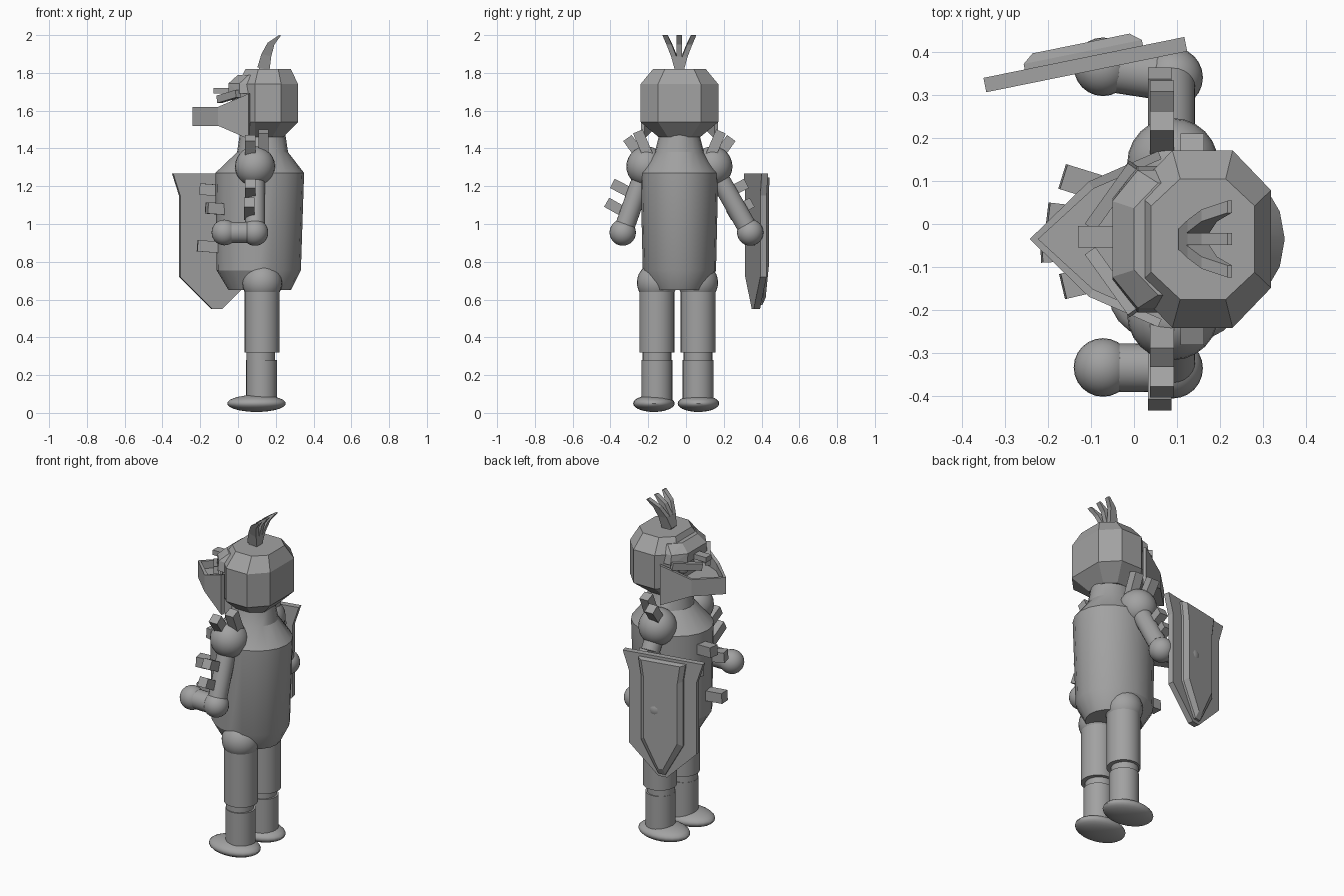
import bpy, bmesh, math
from mathutils import Vector, Matrix

if "Cube" in bpy.data.objects:
    bpy.data.objects.remove(bpy.data.objects["Cube"])

GREY = (0.36, 0.36, 0.36, 1)
mat = bpy.data.materials.new("plain_grey")
mat.use_nodes = True
mat.diffuse_color = GREY
mat.node_tree.nodes["Principled BSDF"].inputs["Base Color"].default_value = GREY

MID = -0.035                      # the figure's plane of symmetry in y
SIDES = (("right", -1), ("left", 1))


def finish(name, bm, smooth=None):
    bmesh.ops.recalc_face_normals(bm, faces=bm.faces)
    me = bpy.data.meshes.new(name)
    bm.to_mesh(me)
    bm.free()
    me.materials.append(mat)
    ob = bpy.data.objects.new(name, me)
    bpy.context.collection.objects.link(ob)
    if smooth:
        bpy.ops.object.select_all(action='DESELECT')
        ob.select_set(True)
        bpy.context.view_layer.objects.active = ob
        bpy.ops.object.shade_smooth_by_angle(angle=math.radians(smooth))
    return ob


def loft(name, rings, smooth=None):
    bm = bmesh.new()
    loops = [[bm.verts.new(p) for p in ring] for ring in rings]
    n = len(loops[0])
    for a, b in zip(loops, loops[1:]):
        for i in range(n):
            bm.faces.new((a[i], a[(i + 1) % n], b[(i + 1) % n], b[i]))
    bm.faces.new(loops[0])
    bm.faces.new(loops[-1])
    return finish(name, bm, smooth)


def ball(name, c, r):
    r = r if isinstance(r, tuple) else (r, r, r)
    bm = bmesh.new()
    bmesh.ops.create_uvsphere(bm, u_segments=24, v_segments=14, radius=1,
                              matrix=Matrix.Translation(c) @ Matrix.Diagonal((*r, 1)))
    return finish(name, bm, 40)


def aligned(a, b):
    a, b = Vector(a), Vector(b)
    rot = (b - a).to_track_quat('Z', 'Y').to_matrix().to_4x4()
    return Matrix.Translation((a + b) / 2) @ rot, (b - a).length


def rod(name, a, b, r):
    m, length = aligned(a, b)
    bm = bmesh.new()
    bmesh.ops.create_cone(bm, cap_ends=True, segments=24, radius1=r, radius2=r,
                          depth=length, matrix=m)
    return finish(name, bm, 40)


def bar(name, a, b, w, h):
    m, length = aligned(a, b)
    bm = bmesh.new()
    bmesh.ops.create_cube(bm, size=1, matrix=m @ Matrix.Diagonal((w, h, length, 1)))
    return finish(name, bm)


def hull(name, pts):
    bm = bmesh.new()
    bmesh.ops.convex_hull(bm, input=[bm.verts.new(p) for p in pts])
    return finish(name, bm)


def ellipse(cx, rx, ry, z, n=20):
    return [(cx + rx * math.cos(t), MID + ry * math.sin(t), z)
            for t in (2 * math.pi * i / n for i in range(n))]


def chamfered(x0, x1, hy, z):
    cx, cy = (x1 - x0) * 0.28, hy * 0.45
    half = [(x0, cy - hy), (x0 + cx, -hy), (x1 - cx, -hy), (x1, cy - hy)]
    ring = half + [(x, -y) for x, y in reversed(half)]
    return [(x, MID + y, z) for x, y in ring]


# Torso with sloped shoulders, and neck
loft("torso", [ellipse(0.115, 0.165, 0.14, 0.65), ellipse(0.11, 0.223, 0.194, 0.755),
               ellipse(0.115, 0.235, 0.206, 1.27), ellipse(0.13, 0.135, 0.13, 1.38),
               ellipse(0.13, 0.12, 0.105, 1.48)], 25)

# Legs
for side, s in SIDES:
    y = MID - 0.01 + s * 0.109
    ball(side + "_hip", (0.128, y, 0.69), 0.106)
    rod(side + "_thigh", (0.128, y, 0.32), (0.128, y, 0.65), 0.093)
    rod(side + "_knee", (0.12, y, 0.27), (0.12, y, 0.33), 0.076)
    rod(side + "_shin", (0.125, y, 0.06), (0.125, y, 0.28), 0.082)
    ball(side + "_foot", (0.098, MID - 0.017 + s * 0.118, 0.05), (0.155, 0.11, 0.045))

# Arms with studs
for side, s in SIDES:
    def at(x, y, z):
        return (x, MID + s * y, z)
    shoulder, elbow = at(0.09, 0.175, 1.305), at(0.09, 0.3 if s < 0 else 0.375, 0.955)
    hand = at(-0.072, 0.298 if s < 0 else 0.4, 0.955)
    ball(side + "_shoulder", shoulder, 0.106)
    rod(side + "_upper_arm", shoulder, elbow, 0.052)
    ball(side + "_elbow", elbow, 0.07)
    rod(side + "_forearm", elbow, hand, 0.056)
    ball(side + "_hand", hand, 0.068)
    studs = [((0.135, 0.165, 1.36), (0.135, 0.22, 1.49)),
             ((0.065, 0.2, 1.35), (0.065, 0.275, 1.455)),
             ((0.065, 0.23, 1.15), (0.065, 0.355, 1.215)),
             ((0.06, 0.26, 1.045), (0.06, 0.385, 1.115))]
    for i, (a, b) in enumerate(studs):
        bar(f"{side}_arm_stud_{i + 1}", at(*a), at(*b), 0.055, 0.055)

# Chest studs
for i, (y, z, x) in enumerate([(0.055, 1.185, -0.2), (0.145, 1.085, -0.165),
                               (-0.11, 1.085, -0.165), (-0.025, 0.885, -0.215)]):
    bar(f"chest_stud_{i + 1}", (x + 0.14, MID + y * 0.7, z - 0.01), (x, MID + y, z), 0.06, 0.06)

# Helmet shell, front of the crown, and top plate for the crest
loft("helmet", [chamfered(0.03, 0.24, 0.11, 1.46), chamfered(0.0, 0.318, 0.206, 1.54),
                chamfered(0.0, 0.318, 0.206, 1.74), chamfered(0.04, 0.28, 0.14, 1.82)])
hull("crown_front", chamfered(-0.05, 0.16, 0.17, 1.69) + chamfered(-0.05, 0.16, 0.16, 1.745)
     + chamfered(0.0, 0.2, 0.13, 1.79))

# Face: brows, brow ridge, eyes
bar("brow_ridge", (-0.13, MID + 0.005, 1.705), (0.02, MID + 0.005, 1.705), 0.05, 0.03)
for side, s in SIDES:
    bar(side + "_brow", (-0.1, MID + s * 0.03, 1.66), (0.0, MID + s * 0.17, 1.69), 0.03, 0.04)
    ball(side + "_eye", (-0.005, MID + s * 0.07, 1.64), 0.032)

# Beak floor and flaring side bands
hull("beak", [(x, MID + y, z) for z in (1.52, 1.575)
              for x, y in ((-0.232, 0), (-0.095, 0.13), (-0.095, -0.13), (0.04, 0.17), (0.04, -0.17))])
bm = bmesh.new()
stations = [(0.06, -0.195, 1.45, 1.69), (-0.1, -0.125, 1.52, 1.62), (-0.232, 0, 1.52, 1.62),
            (-0.1, 0.125, 1.52, 1.62), (0.06, 0.195, 1.45, 1.69)]
cols = [[bm.verts.new((x, MID + y, z)) for z in (lo, hi)] for x, y, lo, hi in stations]
for a, b in zip(cols, cols[1:]):
    bm.faces.new((a[0], b[0], b[1], a[1]))
band = finish("beak_band", bm)
solid = band.modifiers.new("thickness", 'SOLIDIFY')
solid.thickness, solid.offset = 0.02, 0

# Crest of three curved feathers
bar("crest_stalk", (0.135, MID, 1.79), (0.135, MID, 1.86), 0.045, 0.045)
for name, s in (("right", -1), ("middle", 0), ("left", 1)):
    path = [(0.135, 0.01, 1.83, 0.032), (0.15, 0.03, 1.9, 0.026),
            (0.175, 0.055, 1.96, 0.018), (0.222, 0.075, 2.0, 0.005)]
    loft(name + "_feather",
         [[(x + dx * w, MID + s * y + dy * 0.014, z - dx * w * 0.25 - w * 0.25)
           for dx, dy in ((-1, -1), (1, -1), (1, 1), (-1, 1))] for x, y, z, w in path])

# Shield: flared plate with a raised, bevelled centre
def shield_outline(half, depth):
    pts = half + [(-x, z) for x, z in reversed(half)]
    return [(x, depth, z) for x, z in pts]


plate = [(0.238, 1.267), (0.2, 1.15), (0.2, 0.72), (0.026, 0.55)]
low = [(0.14, 1.25), (0.125, 1.15), (0.125, 0.76), (0.02, 0.57)]
high = [(0.115, 1.245), (0.1, 1.14), (0.1, 0.78), (0.015, 0.61)]
for name, rings in (
        ("shield_plate", [shield_outline(plate, -0.017), shield_outline(plate, 0.017)]),
        ("shield_centre", [shield_outline(low, 0.015), shield_outline(low, 0.03),
                           shield_outline(high, 0.05)])):
    ob = loft(name, rings)
    ob.location = (-0.113, 0.37, 0)
    ob.rotation_euler.z = math.radians(11.5)
